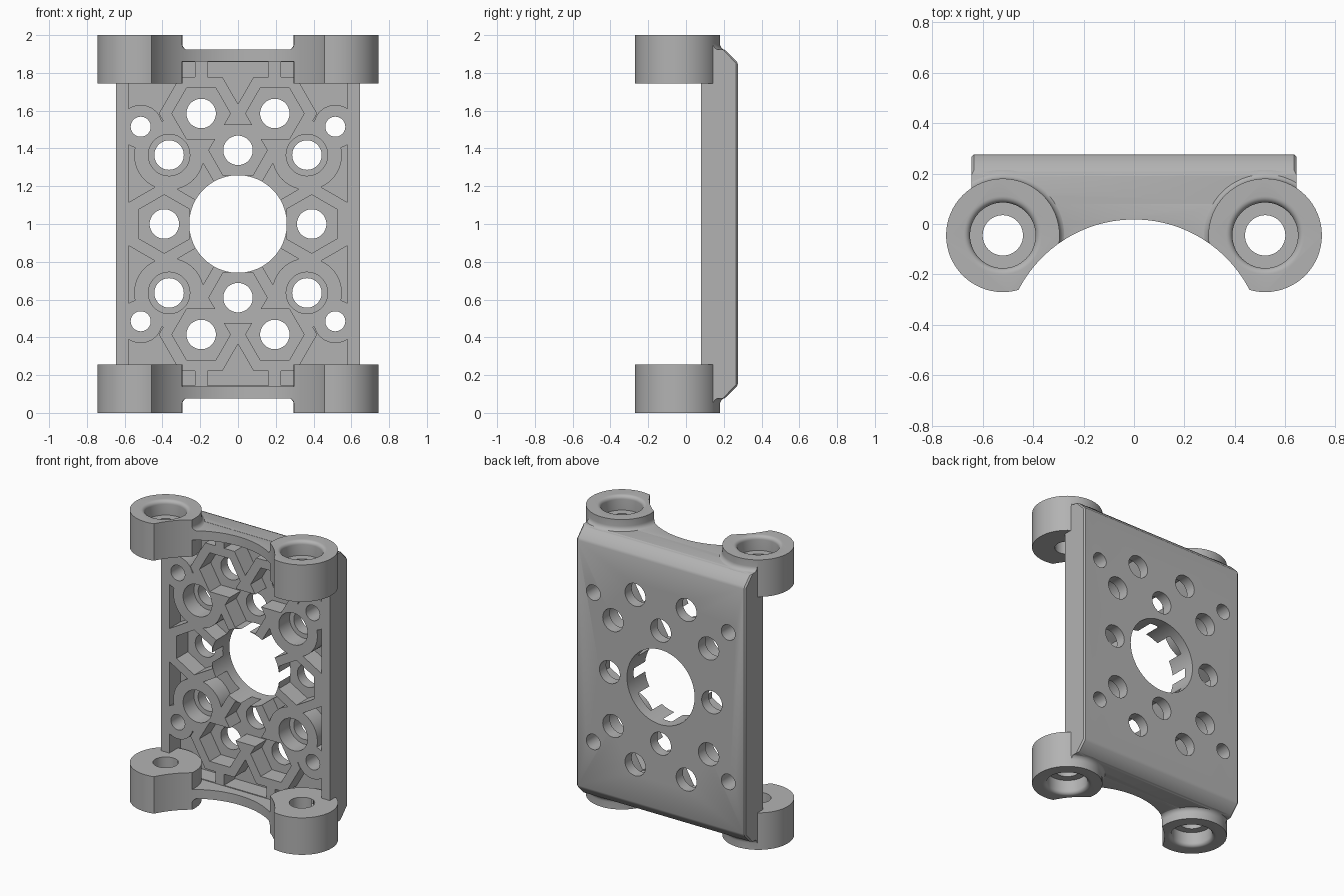
import bpy, bmesh, math
from mathutils import Vector

if "Cube" in bpy.data.objects:
    bpy.data.objects.remove(bpy.data.objects["Cube"])

grey = bpy.data.materials.new("plain grey")
grey.use_nodes = True
colour = (0.45, 0.45, 0.45, 1)
grey.diffuse_color = colour
grey.node_tree.nodes["Principled BSDF"].inputs["Base Color"].default_value = colour


def finish(name, bm):
    bmesh.ops.recalc_face_normals(bm, faces=bm.faces)
    mesh = bpy.data.meshes.new(name)
    bm.to_mesh(mesh)
    bm.free()
    mesh.materials.append(grey)
    obj = bpy.data.objects.new(name, mesh)
    bpy.context.collection.objects.link(obj)
    return obj


def prism(name, pts, start, end, axis):
    """Extrude a 2D outline along an axis."""
    place = {"x": lambda a, b, t: (t, a, b),
             "y": lambda a, b, t: (a, t, b),
             "z": lambda a, b, t: (a, b, t)}[axis]
    bm = bmesh.new()
    face = bm.faces.new([bm.verts.new(place(a, b, start)) for a, b in pts])
    made = bmesh.ops.extrude_face_region(bm, geom=[face])["geom"]
    move = Vector(place(0, 0, end - start))
    bmesh.ops.translate(bm, vec=move, verts=[v for v in made if isinstance(v, bmesh.types.BMVert)])
    return finish(name, bm)


def ring(cx, cy, r, n=48, phase=0.0):
    return [(cx + r * math.cos(phase + math.tau * i / n),
             cy + r * math.sin(phase + math.tau * i / n)) for i in range(n)]


def rect(x0, x1, y0, y1):
    return [(x0, y0), (x1, y0), (x1, y1), (x0, y1)]


def lathe(name, profile, cx, cy, upper, n=64):
    """Revolve a closed (radius, distance from end) profile about a vertical axis."""
    bm = bmesh.new()
    loops = []
    for x, y in ring(0, 0, 1, n):
        loops.append([bm.verts.new((cx + r * x, cy + r * y, 2 - d if upper else d)) for r, d in profile])
    count = len(profile)
    for i in range(n):
        p, q = loops[i], loops[(i + 1) % n]
        for j in range(count):
            k = (j + 1) % count
            bm.faces.new((p[j], p[k], q[k], q[j]))
    bmesh.ops.remove_doubles(bm, verts=bm.verts, dist=1e-5)
    return finish(name, bm)


def combine(target, tool, operation="DIFFERENCE"):
    mod = target.modifiers.new("cut", "BOOLEAN")
    mod.operation, mod.solver, mod.object = operation, "EXACT", tool
    bpy.context.view_layer.objects.active = target
    bpy.ops.object.modifier_apply(modifier=mod.name)
    bpy.data.objects.remove(tool)


# Layout of the hole pattern: hexagon cells, round bosses and small bosses
signs = [(sx, sz) for sx in (-1, 1) for sz in (-1, 1)]
hexes = [(0, 1.39, 0), (0, 0.61, 0), (0.39, 1, math.pi / 6), (-0.39, 1, math.pi / 6)]
hexes += [(0.195 * sx, 1 + 0.585 * sz, 0) for sx, sz in signs]
bosses = [(0.365 * sx, 1 + 0.365 * sz) for sx, sz in signs]
small = [(0.515 * sx, 1 + 0.515 * sz) for sx, sz in signs]
FRONT, FLOOR, BACK = 0.08, 0.2, 0.275

# Plate with chamfered back edges
half = [(FRONT, 0.075), (0.205, 0.075), (BACK, 0.145)]
plate = prism("mounting_bracket", half + [(y, 2 - z) for y, z in reversed(half)], -0.645, 0.645, "x")
bm = bmesh.new()
bm.from_mesh(plate.data)
rim = [e for e in bm.edges if all(abs(v.co.x) > 0.64 and v.co.y > 0.2 for v in e.verts)]
bmesh.ops.bevel(bm, geom=rim, offset=0.01, segments=1, affect="EDGES")
bm.to_mesh(plate.data)
bm.free()

# Lightening pockets: the framed area less the cell walls, bosses and ribs
pocket = prism("pocket_cutter", rect(-0.58, 0.58, 0.145, 1.857), 0, FLOOR, "y")
for x, z, turn in hexes:
    combine(pocket, prism("cell_wall", ring(x, z, 0.224, 6, turn), -0.1, 0.4, "y"))
for x, z in bosses:
    combine(pocket, prism("boss", ring(x, z, 0.185), -0.1, 0.4, "y"))
for x, z in small:
    combine(pocket, prism("small_boss", ring(x, z, 0.115), -0.1, 0.4, "y"))
for sx in (-1, 1):
    x = 0.195 * sx
    for z in (0, 1.7):
        combine(pocket, prism("end_rib", rect(x - 0.033, x + 0.033, z, z + 0.3), -0.1, 0.4, "y"))
combine(plate, pocket)

# Hexagonal recesses, counterbores and through holes
for x, z, turn in hexes:
    combine(plate, prism("hex_cutter", ring(x, z, 0.155, 6, turn), 0, FLOOR + 0.002, "y"))
    combine(plate, prism("hole_cutter", ring(x, z, 0.078), 0, 0.4, "y"))
for x, z in bosses:
    combine(plate, prism("counterbore_cutter", ring(x, z, 0.11), 0, FLOOR - 0.002, "y"))
    combine(plate, prism("hole_cutter", ring(x, z, 0.078), 0, 0.4, "y"))
for x, z in small:
    combine(plate, prism("hole_cutter", ring(x, z, 0.053), 0, 0.4, "y"))
combine(plate, prism("centre_cutter", ring(0, 1, 0.258, 96), 0, 0.4, "y"))

# Webs, lugs and their fillets at both ends
LX, LY, LR = 0.52, -0.045, 0.225
for upper in (False, True):
    z0, z1 = (1.86, 1.924) if upper else (0.076, 0.14)
    combine(plate, prism("web", rect(-0.45, 0.45, -0.1, 0.15), z0, z1, "z"), "UNION")
    for sx in (-1, 1):
        curve = [(LR + 0.035 * (1 - math.cos(a)), 0.045 + 0.035 * math.sin(a))
                 for a in (math.pi / 2 * i / 6 for i in range(7))]
        fillet = lathe("lug_fillet", [(0.2, 0.045)] + curve + [(0.2, 0.08)], LX * sx, LY, upper)
        clip = prism("clip", rect(-0.644, 0.644, -0.1, 0.3), -0.1, 2.1, "z")
        combine(fillet, clip, "INTERSECT")
        combine(plate, fillet, "UNION")
        a, b = (1.745, 2) if upper else (0, 0.255)
        combine(plate, prism("lug", ring(LX * sx, LY, LR, 64), a, b, "z"), "UNION")

# Curved saddle between the lugs
combine(plate, prism("saddle_cutter", ring(0, -0.497, 0.515, 128), -0.1, 2.1, "z"))

# Lug bores with rounded counterbores on the outer ends
lip = [(0.13 + 0.025 * (1 - math.cos(a)), 0.025 * (1 - math.sin(a)))
       for a in (math.pi / 2 * i / 6 for i in range(7))]
for sx in (-1, 1):
    combine(plate, prism("bore_cutter", ring(LX * sx, LY, 0.08), -0.1, 2.1, "z"))
    for upper in (False, True):
        profile = [(0, 0.1), (0.13, 0.1)] + lip + [(0.155, -0.02), (0, -0.02)]
        combine(plate, lathe("counterbore_cutter", profile, LX * sx, LY, upper))

plate.select_set(True)
bpy.context.view_layer.objects.active = plate
bpy.ops.object.shade_smooth_by_angle(angle=math.radians(30))
